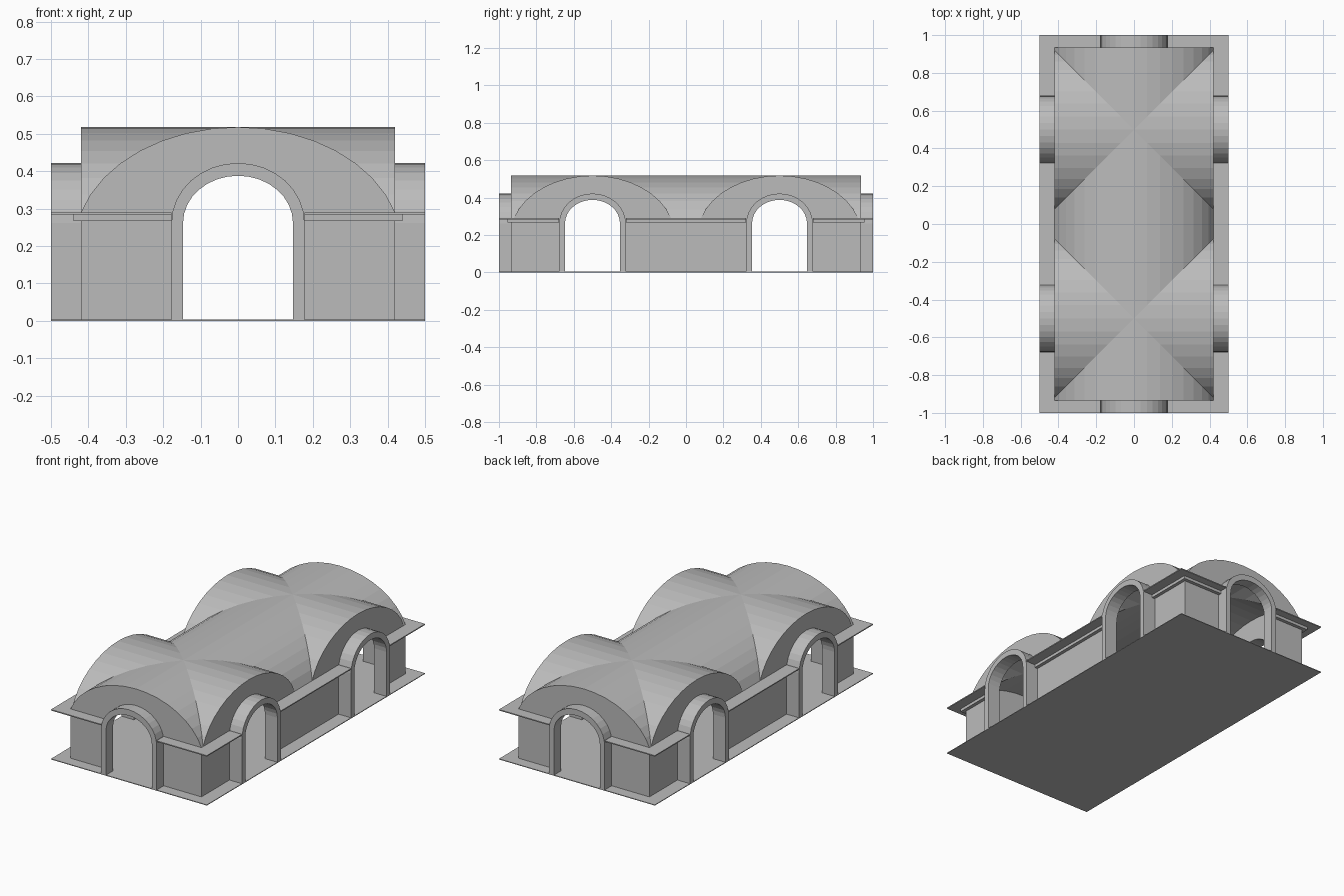
import bpy, bmesh, math
from mathutils import Vector

if "Cube" in bpy.data.objects:
    bpy.data.objects.remove(bpy.data.objects["Cube"])

HX, HY = 0.42, 0.935          # wall planes
EX, EY = 0.5, 1.0             # outer edge of floor and ledge
BAY = 0.5                     # centre of each vaulted bay along y
SPRING, CROWN = 0.29, 0.518   # vault heights
SEG = 16

stone = bpy.data.materials.new("grey stone")
stone.use_nodes = True
GREY = (0.5, 0.5, 0.5, 1)
stone.diffuse_color = GREY
stone.node_tree.nodes["Principled BSDF"].inputs["Base Color"].default_value = GREY


def make(name, bm):
    bmesh.ops.remove_doubles(bm, verts=bm.verts, dist=0.0005)
    mesh = bpy.data.meshes.new(name)
    bm.to_mesh(mesh)
    bm.free()
    mesh.materials.append(stone)
    obj = bpy.data.objects.new(name, mesh)
    bpy.context.collection.objects.link(obj)
    return obj


def face(bm, points):
    return bm.faces.new([bm.verts.new(p) for p in points])


def box(name, x0, x1, y0, y1, z0, z1):
    bm = bmesh.new()
    bmesh.ops.create_cube(bm, size=1)
    for v in bm.verts:
        v.co = ((x0 + x1) / 2 + v.co.x * (x1 - x0), (y0 + y1) / 2 + v.co.y * (y1 - y0),
                (z0 + z1) / 2 + v.co.z * (z1 - z0))
    return make(name, bm)


# Vault profile: the upper part of an ellipse, from -HX to HX
def vault_profile():
    centre, rise, radius = 0.2, CROWN - 0.2, 0.438
    start = math.acos(HX / radius)
    pts = []
    for i in range(SEG + 1):
        t = math.pi - start - (math.pi - 2 * start) * i / SEG
        pts.append((radius * math.cos(t), centre + rise * math.sin(t)))
    pts[0], pts[-1] = (-HX, SPRING), (HX, SPRING)
    return pts


# Doorway profile: two jambs and a round head, left to right
def door_profile(half, top, spring=0.262):
    head = [(-half * math.cos(math.pi * i / SEG), spring + (top - spring) * math.sin(math.pi * i / SEG))
            for i in range(SEG + 1)]
    return [(-half, 0.004)] + head + [(half, 0.004)]


VAULT = vault_profile()
DOOR_IN = door_profile(0.147, 0.388)
DOOR_OUT = door_profile(0.178, 0.422)

# Floor slab
box("floor", -EX, EX, -EY, EY, 0, 0.004)

# Groin vault: one long barrel crossed by a short barrel over each bay
bm = bmesh.new()
for (u0, z0), (u1, z1) in zip(VAULT, VAULT[1:]):
    a0, a1 = abs(u0), abs(u1)
    face(bm, [(u0, a0 - BAY, z0), (u1, a1 - BAY, z1), (u1, BAY - a1, z1), (u0, BAY - a0, z0)])
    for s in (-1, 1):
        face(bm, [(u0, s * (BAY + a0), z0), (u1, s * (BAY + a1), z1), (u1, s * HY, z1), (u0, s * HY, z0)])
        for c in (-BAY, BAY):
            face(bm, [(s * a0, c + u0, z0), (s * a1, c + u1, z1), (s * HX, c + u1, z1), (s * HX, c + u0, z0)])
bmesh.ops.dissolve_degenerate(bm, dist=0.0005, edges=bm.edges)
bmesh.ops.recalc_face_normals(bm, faces=bm.faces)
for f in bm.faces:
    if f.normal.z < 0:
        f.normal_flip()
make("groin_vault", bm)


# Wall-local (along, outward, up) to model space
def place(side, u, out, z):
    axis, s = side
    return Vector((u, s * out, z)) if axis == "y" else Vector((s * out, u, z))


# Wall sheet with lunettes above and doorways cut through
def wall(name, side, half, depth, centres):
    outline = [(-half, 0.004)]
    for c in centres:
        outline += [(c + u, z) for u, z in DOOR_IN]
    outline += [(half, 0.004), (half, SPRING)]
    for c in reversed(centres):
        outline += [(c + u, z) for u, z in reversed(VAULT) if abs(c + u) < half - 0.001]
    outline.append((-half, SPRING))
    bm = bmesh.new()
    f = face(bm, [place(side, u, depth, z) for u, z in outline])
    f.normal_update()
    if f.normal.dot(place(side, 0, 1, 0)) < 0:
        f.normal_flip()
    bmesh.ops.triangulate(bm, faces=[f])
    make(name, bm)


# Arched door surround projecting from the wall to the floor edge
def surround(name, side, centre, near, far):
    bm = bmesh.new()
    rings = []
    for (ui, zi), (uo, zo) in zip(DOOR_IN, DOOR_OUT):
        corners = ((ui, near, zi), (ui, far, zi), (uo, far, zo), (uo, near, zo))
        rings.append([bm.verts.new(place(side, centre + u, d, z)) for u, d, z in corners])
    for a, b in zip(rings, rings[1:]):
        for i in range(4):
            j = (i + 1) % 4
            bm.faces.new((a[i], a[j], b[j], b[i]))
    bm.faces.new(rings[0])
    bm.faces.new(rings[-1])
    bmesh.ops.recalc_face_normals(bm, faces=bm.faces)
    make(name, bm)


# Ledge plate, with a narrow moulding under it, along one run of wall
def ledge(name, side, u0, u1, m0, m1, near, far):
    for part, a, b, out, z0, z1 in (("ledge", u0, u1, far, 0.284, SPRING),
                                    ("moulding", m0, m1, near + 0.02, 0.267, 0.284)):
        p, q = place(side, a, near, 0), place(side, b, out, 0)
        xs, ys = sorted((p.x, q.x)), sorted((p.y, q.y))
        box(name + "_" + part, *xs, *ys, z0, z1)


JAMB = 0.178
for label, s in (("front", -1), ("back", 1)):
    side = ("y", s)
    wall(label + "_wall", side, HX, HY, [0])
    surround(label + "_door_surround", side, 0, HY, EY)
    for k in (-1, 1):
        ledge(f"{label}_{'left' if k > 0 else 'right'}", side, k * JAMB, k * EX, k * JAMB, k * (HX + 0.02), HY, EY)

for label, s in (("right", -1), ("left", 1)):
    side = ("x", s)
    wall(label + "_wall", side, HY, HX, [-BAY, BAY])
    mid = BAY - JAMB
    ledge(label + "_middle", side, -mid, mid, -mid, mid, HX, EX)
    for k in (-1, 1):
        end = "back" if k > 0 else "front"
        surround(f"{label}_{end}_door_surround", side, k * BAY, HX, EX)
        ledge(f"{label}_{end}", side, k * (BAY + JAMB), k * HY, k * (BAY + JAMB), k * HY, HX, EX)
